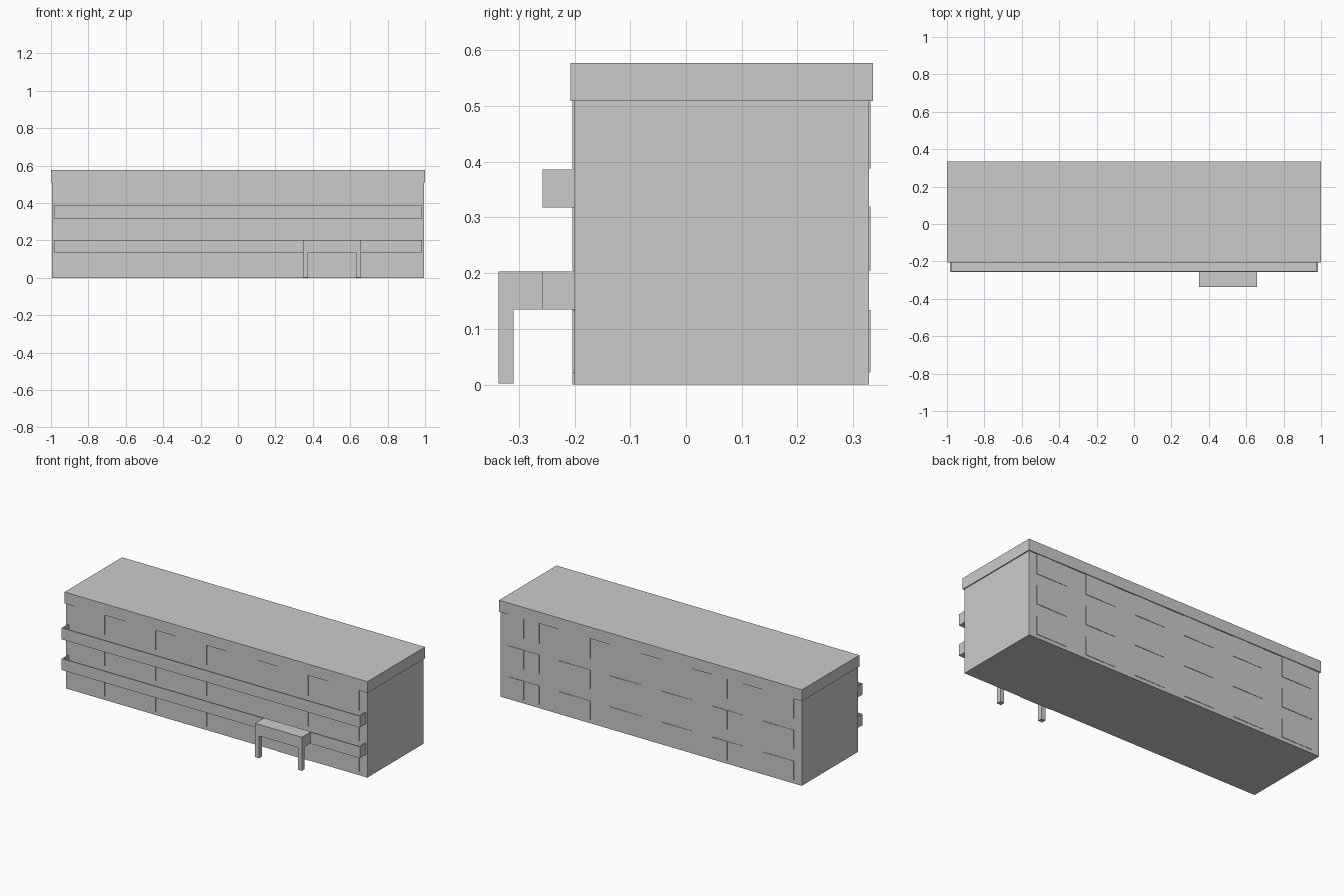
import bpy, bmesh

if "Cube" in bpy.data.objects:
    bpy.data.objects.remove(bpy.data.objects["Cube"])


def add_box(bm, x0, x1, y0, y1, z0, z1):
    v = [bm.verts.new((x, y, z)) for z in (z0, z1)
         for x, y in ((x0, y0), (x1, y0), (x1, y1), (x0, y1))]
    for f in ((3, 2, 1, 0), (4, 5, 6, 7), (0, 1, 5, 4),
              (1, 2, 6, 5), (2, 3, 7, 6), (3, 0, 4, 7)):
        bm.faces.new([v[i] for i in f])


def make(name, boxes):
    bm = bmesh.new()
    for b in boxes:
        add_box(bm, *b)
    mesh = bpy.data.meshes.new(name)
    bm.to_mesh(mesh)
    bm.free()
    obj = bpy.data.objects.new(name, mesh)
    bpy.context.collection.objects.link(obj)
    return obj


FRONT, BACK = -0.2, 0.328

# Main block and flat roof slab
make("building_body", [(-0.994, 0.994, FRONT, BACK, 0, 0.51)])
make("roof_slab", [(-1, 1, -0.207, 0.335, 0.509, 0.577)])

# Two-pane windows: six columns on three floors, front and back
floors = ((0.022, 0.134), (0.205, 0.319), (0.388, 0.509))
for side in ("front", "back"):
    panes = []
    for i in range(6):
        c = -0.84 + i * 0.336
        for z0, z1 in floors:
            for a, b, d in ((c - 0.102, c, 0.002), (c, c + 0.102, 0.0032)):
                y = (FRONT - d, FRONT) if side == "front" else (BACK, BACK + d)
                panes.append((a, b, *y, z0, z1))
    make(side + "_windows", panes)

# Entrance door under the canopy
make("entrance_door", [(0.40, 0.504, FRONT - 0.003, FRONT, 0, 0.135),
                       (0.504, 0.61, FRONT - 0.0035, FRONT, 0, 0.135)])

# Long balconies: floor, front parapet and end walls
X, Y, T = 0.984, -0.257, 0.007
for name, z0 in (("lower_balcony", 0.135), ("upper_balcony", 0.318)):
    z1 = z0 + 0.068
    make(name, [(-X + T, X - T, Y + T, FRONT, z0, z0 + 0.012),
                (-X, X, Y, Y + T, z0, z1),
                (-X, -X + T, Y + T, FRONT, z0, z1),
                (X - T, X, Y + T, FRONT, z0, z1)])

# Entrance canopy on two posts
make("canopy", [(0.348, 0.657, -0.336, Y, 0.135, 0.203)])
make("canopy_posts", [(x, x + 0.027, -0.336, -0.309, 0.002, 0.135)
                      for x in (0.348, 0.63)])
